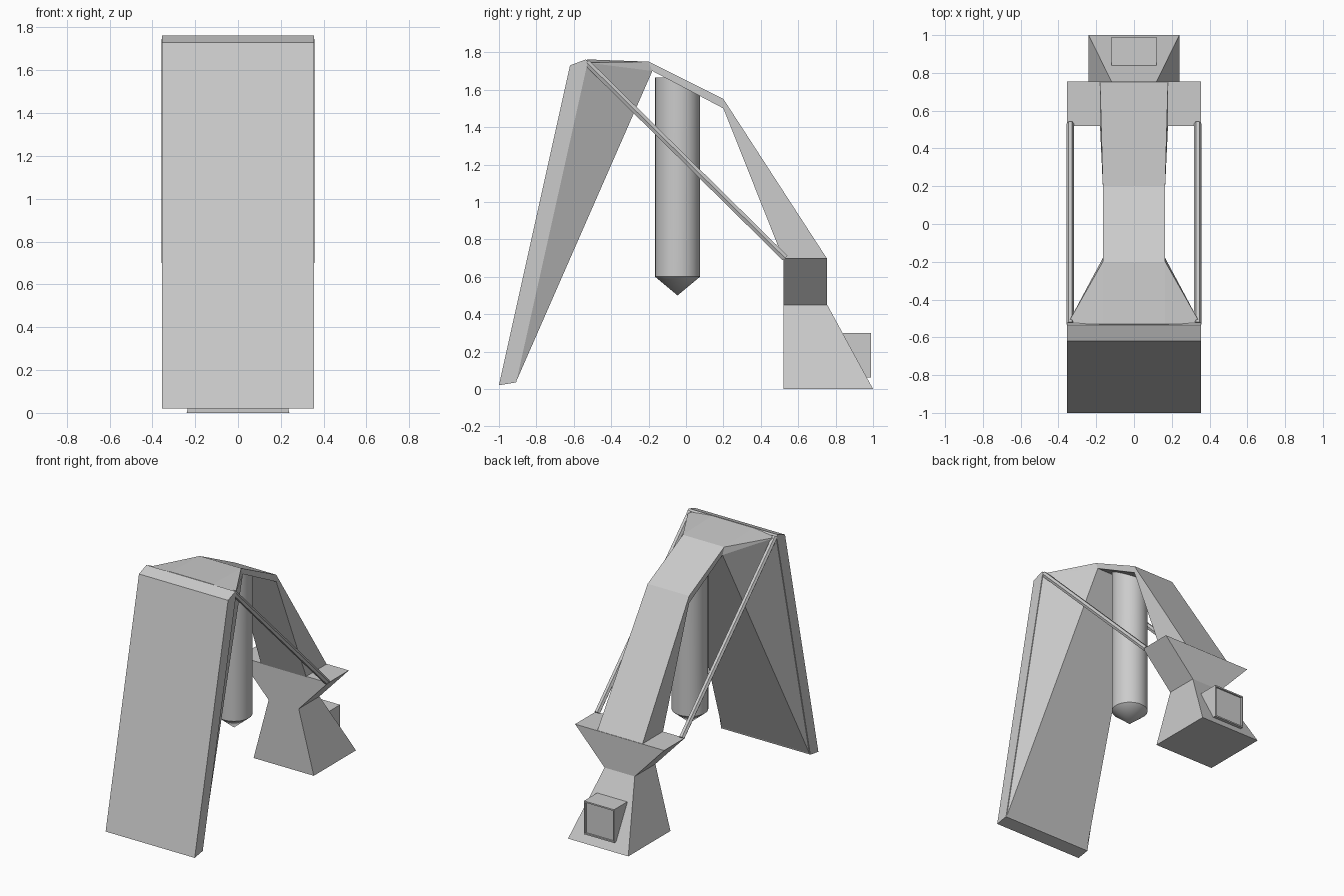
import bpy, bmesh, math
from mathutils import Vector

if "Cube" in bpy.data.objects:
    bpy.data.objects.remove(bpy.data.objects["Cube"])


def finish(name, bm):
    bmesh.ops.recalc_face_normals(bm, faces=bm.faces)
    me = bpy.data.meshes.new(name)
    bm.to_mesh(me)
    bm.free()
    ob = bpy.data.objects.new(name, me)
    bpy.context.collection.objects.link(ob)
    return ob


def sections(name, profile):
    """Convex solid, symmetric in x, from (half_width, y, z) points."""
    bm = bmesh.new()
    for w, y, z in profile:
        for s in (-1, 1):
            bm.verts.new((s * w, y, z))
    bmesh.ops.convex_hull(bm, input=bm.verts)
    bmesh.ops.dissolve_limit(bm, angle_limit=0.005, verts=bm.verts, edges=bm.edges)
    return finish(name, bm)


# leaning front slab
sections("front_slab", [(0.355, -1, 0.02), (0.355, -0.908, 0.035), (0.355, -0.525, 1.75),
                        (0.355, -0.535, 1.762), (0.355, -0.62, 1.73)])

# wedge brace behind the slab, wide at the foot and narrow at the top
sections("front_brace", [(0.35, -0.91, 0.035), (0.352, -0.53, 1.745), (0.165, -0.53, 1.762),
                         (0.165, -0.2, 1.75), (0.165, -0.18, 1.70)])

# sloping top beam
sections("top_beam", [(0.165, -0.2, 1.75), (0.165, -0.18, 1.70),
                      (0.165, 0.2, 1.55), (0.165, 0.2, 1.50)])

# rear strut widening down to the pedestal
sections("rear_strut", [(0.165, 0.2, 1.55), (0.165, 0.2, 1.50),
                        (0.18, 0.755, 0.695), (0.18, 0.52, 0.695)])

# hourglass pedestal
sections("pedestal_top", [(0.355, 0.52, 0.70), (0.355, 0.755, 0.70),
                          (0.12, 0.52, 0.45), (0.12, 0.755, 0.45)])
sections("pedestal_base", [(0.24, 0.52, 0), (0.24, 1, 0),
                           (0.12, 0.52, 0.45), (0.12, 0.755, 0.45)])

# control box with a slightly recessed rear panel
bm = bmesh.new()
bmesh.ops.create_cube(bm, size=1)
for v in bm.verts:
    v.co = Vector((v.co.x * 0.24, 0.915 + v.co.y * 0.15, 0.18 + v.co.z * 0.24))
back = max(bm.faces, key=lambda f: f.calc_center_median().y)
bmesh.ops.inset_region(bm, faces=[back], thickness=0.014)
pane = bmesh.ops.extrude_discrete_faces(bm, faces=[back])["faces"]
bmesh.ops.translate(bm, verts=pane[0].verts, vec=(0, -0.012, 0))
finish("control_box", bm)

# hanging cylinder with pointed end, top trimmed to stay inside the beam
bm = bmesh.new()
N, R, CY = 32, 0.12, -0.045
ring = [(R * math.cos(2 * math.pi * i / N), CY + R * math.sin(2 * math.pi * i / N))
        for i in range(N)]
top = [bm.verts.new((x, y, min(1.665, 1.625 - 0.5 * y))) for x, y in ring]
low = [bm.verts.new((x, y, 0.60)) for x, y in ring]
tip = bm.verts.new((0, CY, 0.50))
for i in range(N):
    j = (i + 1) % N
    bm.faces.new((low[i], low[j], top[j], top[i]))
    bm.faces.new((low[j], low[i], tip))
cap = bm.faces.new(top)
bmesh.ops.triangulate(bm, faces=[cap])
cyl = finish("hanging_cylinder", bm)
bpy.context.view_layer.objects.active = cyl
cyl.select_set(True)
bpy.ops.object.shade_smooth_by_angle(angle=math.radians(30))
cyl.select_set(False)

# hexagonal side rods from slab top to pedestal
for side, s in (("left", -1), ("right", 1)):
    a, b = Vector((s * 0.337, -0.53, 1.745)), Vector((s * 0.337, 0.53, 0.70))
    d = (b - a).normalized()
    up = d.cross(Vector((1, 0, 0)))
    bm = bmesh.new()
    rings = [[bm.verts.new(p + 0.02 * (Vector((math.cos(t), 0, 0)) + up * math.sin(t)))
              for t in (k * math.pi / 3 for k in range(6))] for p in (a, b)]
    for k in range(6):
        m = (k + 1) % 6
        bm.faces.new((rings[0][k], rings[0][m], rings[1][m], rings[1][k]))
    for r in rings:
        bm.faces.new(r)
    finish("side_rod_" + side, bm)
